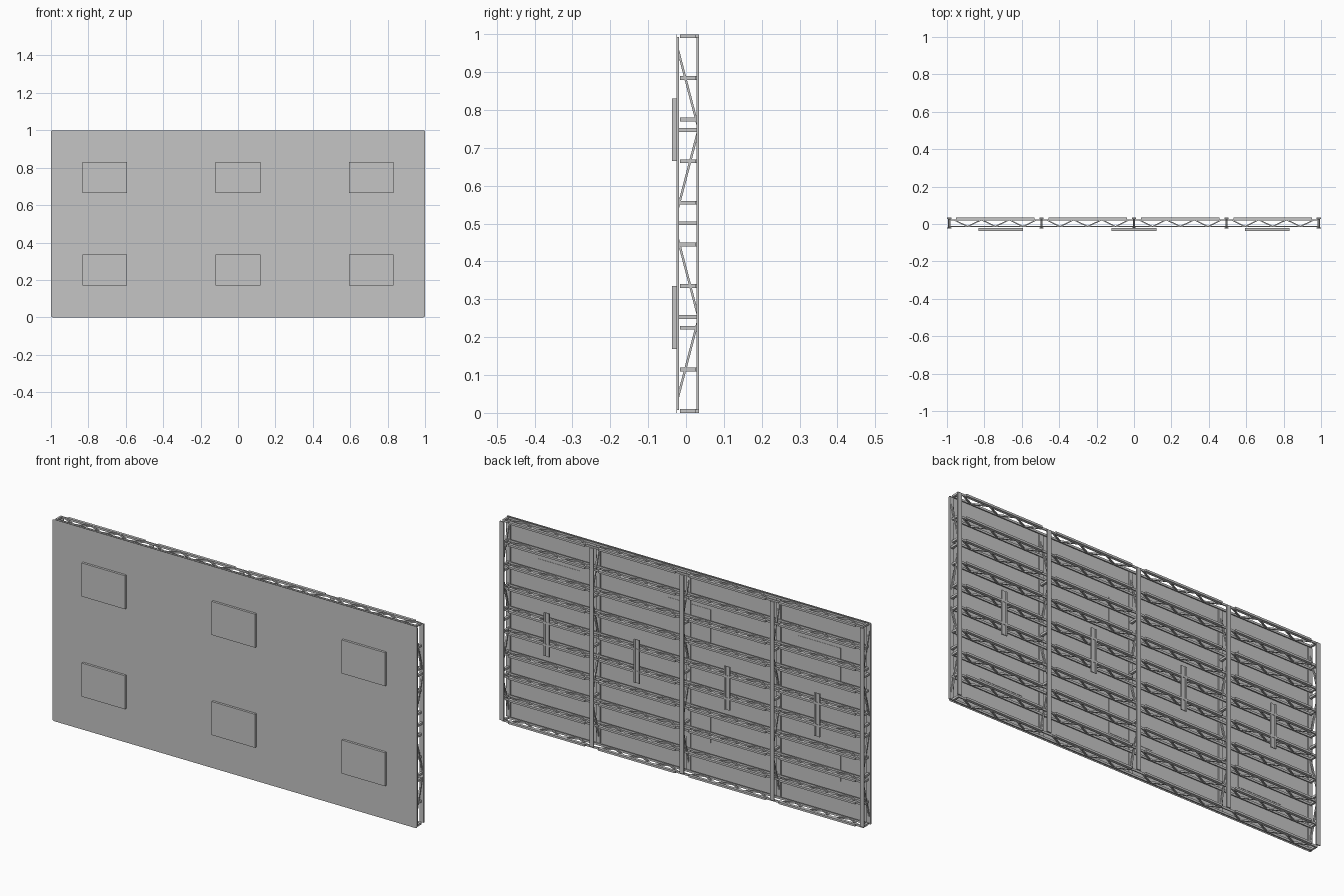
import bpy, bmesh
from math import atan2
from mathutils import Vector, Matrix

cube = bpy.data.objects.get("Cube")
if cube:
    bpy.data.objects.remove(cube, do_unlink=True)

FRONT, BACK = -0.0215, 0.0308          # upright chord centre planes
INNER_FRONT, INNER_BACK = -0.0135, 0.0225   # cross truss chord centre planes
COLUMNS = [-0.988, -0.495, 0.0, 0.495, 0.988]
LEVELS = [0.005 + 0.11 * i for i in range(10)]


def material(name, value):
    mat = bpy.data.materials.new(name)
    mat.use_nodes = True
    colour = (value, value, value, 1)
    mat.diffuse_color = colour
    mat.node_tree.nodes["Principled BSDF"].inputs["Base Color"].default_value = colour
    return mat


grey = material("light steel grey", 0.56)


def box(bm, lo, hi):
    lo, hi = Vector(lo), Vector(hi)
    bmesh.ops.create_cube(bm, size=1, matrix=Matrix.Translation((lo + hi) / 2)
                          @ Matrix.Diagonal((*(hi - lo), 1)))


def strut(bm, a, b, width, depth):
    """Bar between two points, lying in the horizontal plane or the yz plane."""
    a, b = Vector(a), Vector(b)
    d = b - a
    if abs(d.z) < 1e-6:
        rot = Matrix.Rotation(atan2(d.y, d.x), 4, 'Z')
        size = (d.length, width, depth, 1)
    else:
        rot = Matrix.Rotation(atan2(d.z, d.y), 4, 'X')
        size = (depth, d.length, width, 1)
    bmesh.ops.create_cube(bm, size=1, matrix=Matrix.Translation((a + b) / 2)
                          @ rot @ Matrix.Diagonal(size))


def finish(bm, name):
    mesh = bpy.data.meshes.new(name)
    bm.to_mesh(mesh)
    bm.free()
    mesh.materials.append(grey)
    obj = bpy.data.objects.new(name, mesh)
    bpy.context.collection.objects.link(obj)


# Large front sheet with slightly softened corners
bm = bmesh.new()
box(bm, (-1, -0.025, 0), (1, -0.024, 1))
corners = [e for e in bm.edges if abs(e.verts[0].co.y - e.verts[1].co.y) > 0.0005]
bmesh.ops.bevel(bm, geom=corners, offset=0.008, segments=2, affect='EDGES', profile=0.5)
finish(bm, "front_panel")

# Six raised plates, set through the sheet
bm = bmesh.new()
for x in (-0.713, 0, 0.713):
    for z in (0.252, 0.748):
        box(bm, (x - 0.119, -0.0365, z - 0.083), (x + 0.119, -0.0225, z + 0.083))
finish(bm, "raised_plates")

# Upright trusses: flat chords, three ties and four diagonals
for i, x in enumerate(COLUMNS):
    bm = bmesh.new()
    for y in (FRONT, BACK):
        box(bm, (x - 0.011, y - 0.003, 0.008), (x + 0.011, y + 0.003, 0.993))
    for z in (0.253, 0.501, 0.747):
        box(bm, (x - 0.006, FRONT, z - 0.005), (x + 0.006, BACK, z + 0.005))
    for base in (0.0, 0.5):
        strut(bm, (x, FRONT, base + 0.04), (x, BACK, base + 0.24), 0.006, 0.008)
        strut(bm, (x, BACK, base + 0.26), (x, FRONT, base + 0.46), 0.006, 0.008)
    finish(bm, f"upright_truss_{i + 1}")

# Cross trusses held inside the uprights, with zigzag webbing in each bay
for i, z in enumerate(LEVELS):
    bm = bmesh.new()
    for y in (INNER_FRONT, INNER_BACK):
        box(bm, (-0.99, y - 0.0025, z - 0.005), (0.99, y + 0.0025, z + 0.005))
    for s in (-1, 1):
        box(bm, (s * 0.985 - 0.005, INNER_FRONT, z - 0.005),
            (s * 0.985 + 0.005, INNER_BACK, z + 0.005))
    for left, right in zip(COLUMNS, COLUMNS[1:]):
        start, step = left + 0.025, (right - left - 0.05) / 6
        for k in range(6):
            ys = (INNER_BACK, INNER_FRONT) if k % 2 == 0 else (INNER_FRONT, INNER_BACK)
            strut(bm, (start + k * step, ys[0], z),
                  (start + (k + 1) * step, ys[1], z), 0.006, 0.007)
        # rail on the rear of the truss, stopping short of the uprights
        box(bm, (left + 0.037, INNER_BACK, z - 0.005),
            (right - 0.037, BACK + 0.003, z + 0.005))
    finish(bm, f"cross_truss_{i + 1}")

# Short rear channels in the middle of each bay
for i, (left, right) in enumerate(zip(COLUMNS, COLUMNS[1:])):
    x = (left + right) / 2
    bm = bmesh.new()
    box(bm, (x - 0.013, BACK - 0.002, 0.39), (x + 0.013, BACK + 0.001, 0.605))
    for s in (-1, 1):
        box(bm, (x + s * 0.011 - 0.004, BACK - 0.0025, 0.39),
            (x + s * 0.011 + 0.004, BACK + 0.0035, 0.605))
    finish(bm, f"rear_channel_{i + 1}")
